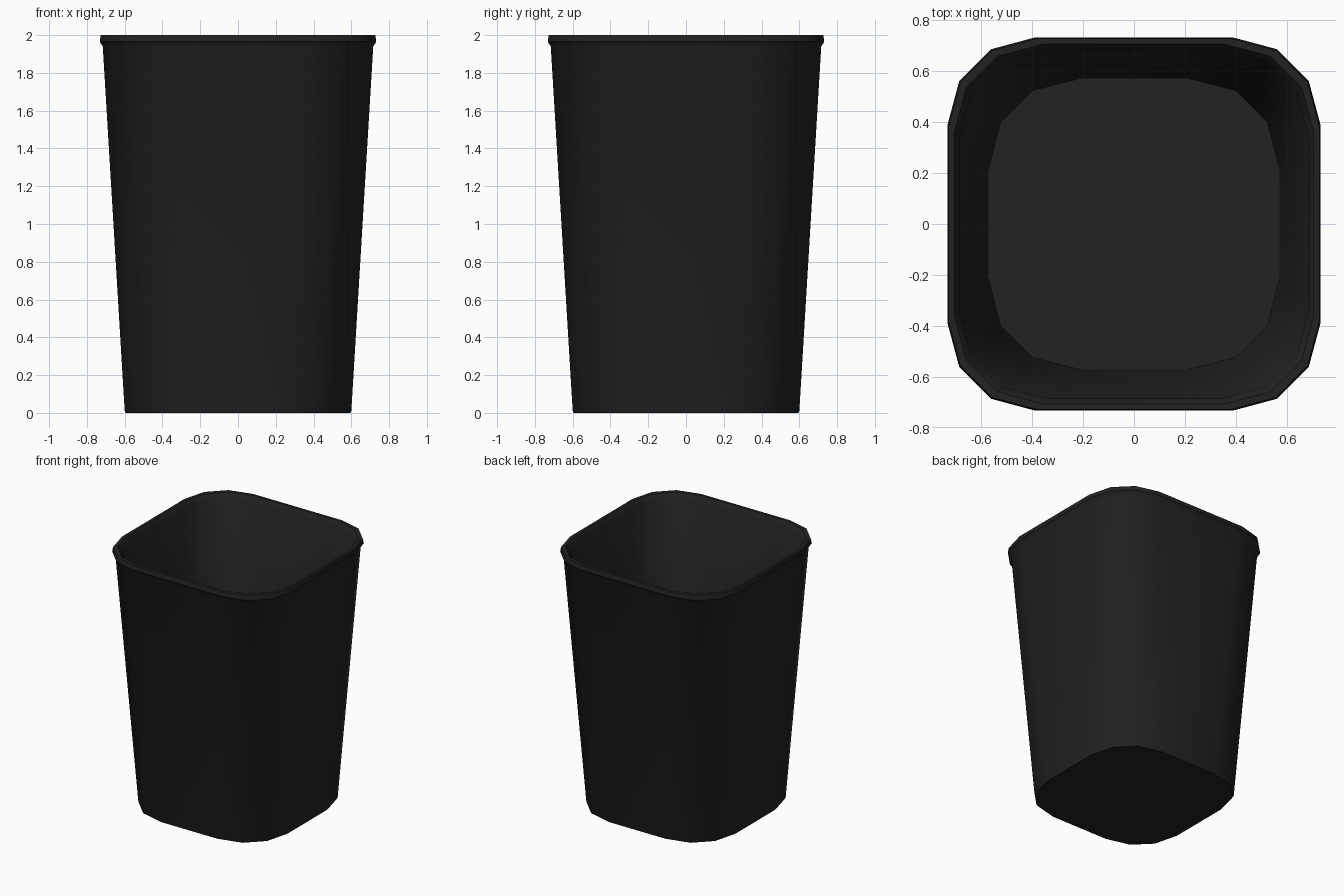
import bpy
import bmesh
import math

cube = bpy.data.objects.get("Cube")
if cube:
    bpy.data.objects.remove(cube, do_unlink=True)

# Black plastic
plastic = bpy.data.materials.new("black plastic")
plastic.use_nodes = True
colour = (0.016, 0.016, 0.016, 1)
plastic.diffuse_color = colour
plastic.node_tree.nodes["Principled BSDF"].inputs["Base Color"].default_value = colour


def ring(bm, half, z):
    """Square ring with faceted round corners that grow softer at the base."""
    t = (half - 0.57) / 0.16
    flat = 0.215 + 0.17 * t
    mid = 0.40 + 0.16 * t
    near = half - 0.047
    corner = [(half, flat), (near, mid), (mid, near), (flat, half)]
    verts = []
    for quarter in range(4):
        for x, y in corner:
            for _ in range(quarter):
                x, y = -y, x
            verts.append(bm.verts.new((x, y, z)))
    return verts


# Wall profile: outside from base to lip, over the rim, inside down to floor
profile = [(0.595, 0), (0.6, 0.012), (0.716, 1.94), (0.732, 1.965),
           (0.727, 2.0), (0.705, 2.0), (0.685, 1.965), (0.6, 0.5), (0.57, 0.03)]

bm = bmesh.new()
rings = [ring(bm, half, z) for half, z in profile]
for low, high in zip(rings, rings[1:]):
    for i in range(len(low)):
        j = (i + 1) % len(low)
        bm.faces.new((low[i], low[j], high[j], high[i]))
bm.faces.new(rings[0][::-1])
bm.faces.new(rings[-1])
bmesh.ops.recalc_face_normals(bm, faces=bm.faces)

mesh = bpy.data.meshes.new("waste_bin")
bm.to_mesh(mesh)
bm.free()
mesh.materials.append(plastic)
bin_body = bpy.data.objects.new("waste_bin", mesh)
bpy.context.collection.objects.link(bin_body)

# Smooth walls, crisp base and floor edges
bpy.ops.object.select_all(action="DESELECT")
bin_body.select_set(True)
bpy.context.view_layer.objects.active = bin_body
bpy.ops.object.shade_smooth_by_angle(angle=math.radians(40))
